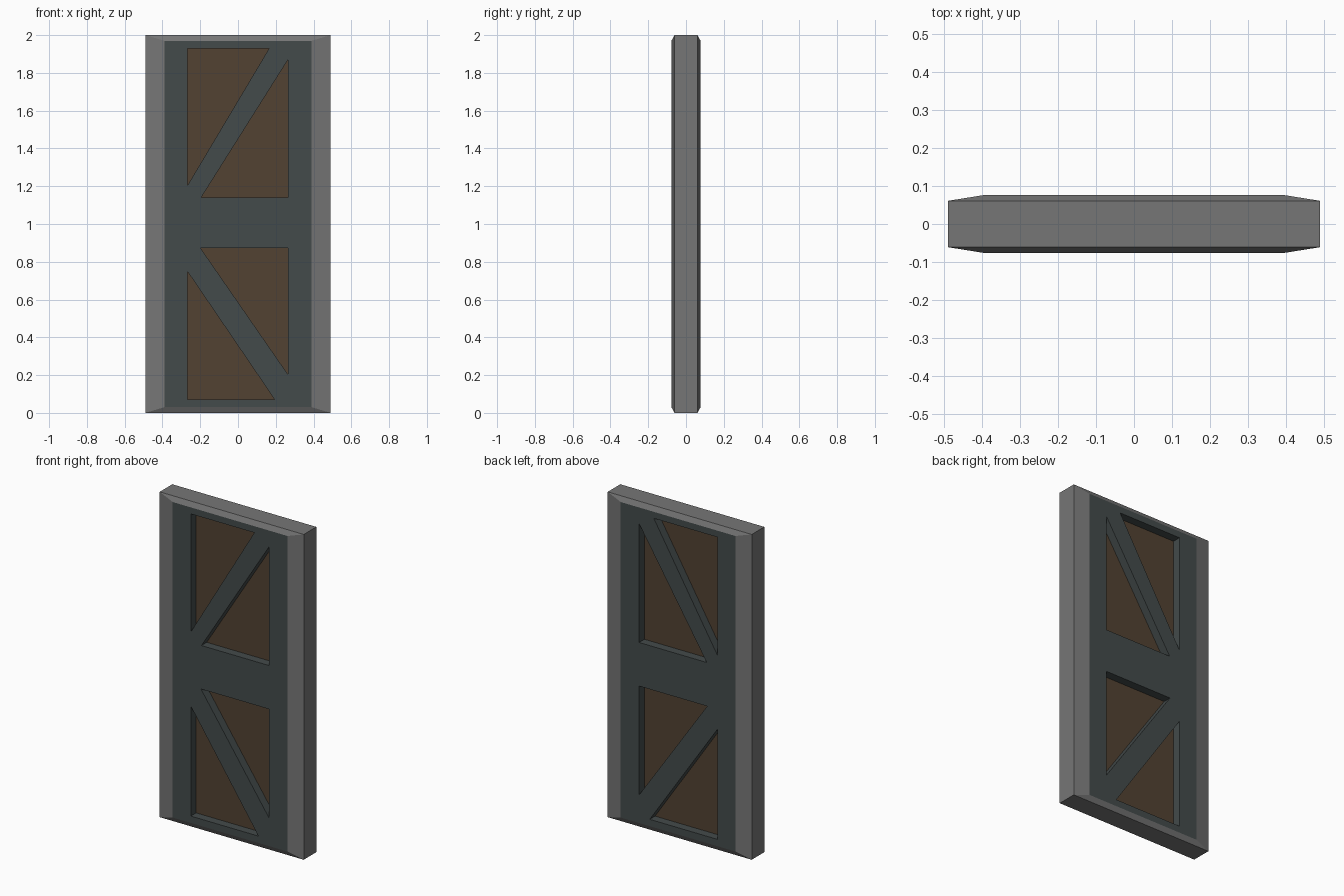
import bpy, bmesh
from mathutils import Matrix

if "Cube" in bpy.data.objects:
    bpy.data.objects.remove(bpy.data.objects["Cube"], do_unlink=True)

HALF_W, HALF_D = 0.49, 0.077        # overall half width and half depth
EDGE_D = 0.061                      # half depth at the outer rim
IN_W, IN_LOW, IN_HIGH = 0.39, 0.03, 1.97   # inner opening of the frame
INFILL_D = 0.025                    # half depth of the recessed boards


def material(name, rgb):
    m = bpy.data.materials.new(name)
    m.use_nodes = True
    m.diffuse_color = (*rgb, 1)
    m.node_tree.nodes["Principled BSDF"].inputs["Base Color"].default_value = (*rgb, 1)
    return m


grey = material("frame grey", (0.18, 0.18, 0.18))
slate = material("slate panel", (0.057, 0.07, 0.07))
brown = material("brown infill", (0.085, 0.055, 0.032))


def add_object(name, mesh, mat):
    mesh.materials.clear()
    mesh.materials.append(mat)
    ob = bpy.data.objects.new(name, mesh)
    bpy.context.collection.objects.link(ob)
    return ob


def rectangle(w, low, high):
    return [(-w, low), (w, low), (w, high), (-w, high)]


# Frame: a chamfered profile swept round the rectangle
bm = bmesh.new()
outer = rectangle(HALF_W, 0, 2)
inner = rectangle(IN_W, IN_LOW, IN_HIGH)
rings = [[bm.verts.new((x, y, z)) for x, z in shape]
         for shape, y in ((inner, -HALF_D), (outer, -EDGE_D),
                          (outer, EDGE_D), (inner, HALF_D))]
for a, b in zip(rings, rings[1:] + rings[:1]):
    for i in range(4):
        j = (i + 1) % 4
        bm.faces.new((a[i], a[j], b[j], b[i]))
bmesh.ops.recalc_face_normals(bm, faces=bm.faces)
mesh = bpy.data.meshes.new("door_frame")
bm.to_mesh(mesh)
bm.free()
add_object("door_frame", mesh, grey)

# Braced panel: extruded outline with four triangular openings
L, R = -0.267, 0.265
openings = [
    [(L, 1.93), (0.165, 1.93), (L, 1.205)],
    [(R, 1.87), (R, 1.14), (-0.195, 1.14)],
    [(-0.198, 0.872), (R, 0.872), (R, 0.203)],
    [(L, 0.748), (L, 0.072), (0.193, 0.072)],
]
curve = bpy.data.curves.new("panel_outline", "CURVE")
curve.dimensions = "2D"
curve.fill_mode = "BOTH"
curve.extrude = HALF_D
for shape in [inner] + openings:
    spline = curve.splines.new("POLY")
    spline.points.add(len(shape) - 1)
    for point, (x, z) in zip(spline.points, shape):
        point.co = (x, z, 0, 1)
    spline.use_cyclic_u = True
outline = bpy.data.objects.new("panel_outline", curve)
mesh = bpy.data.meshes.new_from_object(outline)
bpy.data.objects.remove(outline)
mesh.transform(Matrix.Rotation(1.5707963, 4, "X"))
bm = bmesh.new()
bm.from_mesh(mesh)
bmesh.ops.remove_doubles(bm, verts=bm.verts, dist=0.0001)
bmesh.ops.recalc_face_normals(bm, faces=bm.faces)
for f in bm.faces:
    f.smooth = False
bm.to_mesh(mesh)
bm.free()
add_object("braced_panel", mesh, slate)

# Infill boards: recessed slabs behind the upper and lower openings
for name, low, high in (("lower_infill", 0.05, 0.89), ("upper_infill", 1.12, 1.95)):
    bm = bmesh.new()
    bmesh.ops.create_cube(bm, size=1)
    bmesh.ops.scale(bm, vec=(0.57, 2 * INFILL_D, high - low), verts=bm.verts)
    bmesh.ops.translate(bm, vec=(0, 0, (low + high) / 2), verts=bm.verts)
    mesh = bpy.data.meshes.new(name)
    bm.to_mesh(mesh)
    bm.free()
    add_object(name, mesh, brown)
